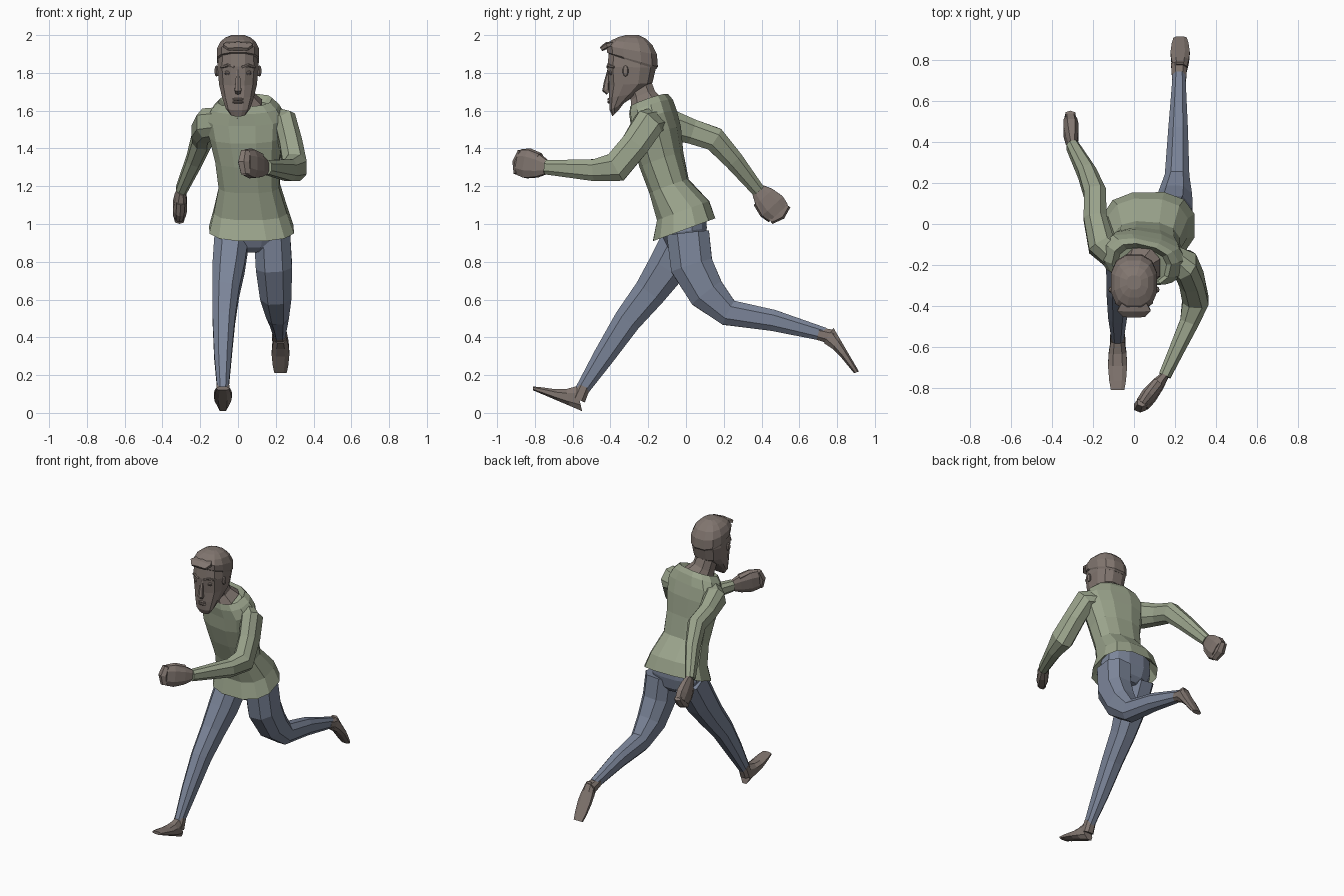
import bpy, bmesh, math
from mathutils import Vector, Matrix

cube = bpy.data.objects.get("Cube")
if cube:
    bpy.data.objects.remove(cube, do_unlink=True)


def material(name, red, green, blue):
    mat = bpy.data.materials.new(name)
    mat.use_nodes = True
    color = (red, green, blue, 1)
    mat.diffuse_color = color
    mat.node_tree.nodes["Principled BSDF"].inputs["Base Color"].default_value = color
    return mat


skin = material("warm brown", .22, .18, .16)
green_cloth = material("sage green", .33, .375, .265)
denim = material("denim blue", .2, .235, .32)


def finish(name, bm, mat):
    bmesh.ops.recalc_face_normals(bm, faces=bm.faces)
    mesh = bpy.data.meshes.new(name)
    bm.to_mesh(mesh)
    bm.free()
    mesh.materials.append(mat)
    part = bpy.data.objects.new(name, mesh)
    bpy.context.collection.objects.link(part)


def ring(center, across, along, sides=8, power=.8):
    """Rounded outline spanned by two half-axes."""
    def squared(value):
        return math.copysign(abs(value) ** power, value)
    angles = [math.tau * (i + .5) / sides for i in range(sides)]
    return [center + across * squared(math.cos(a)) + along * squared(math.sin(a)) for a in angles]


def loft(name, rings, mat):
    bm = bmesh.new()
    rows = [[bm.verts.new(point) for point in outline] for outline in rings]
    for lower, upper in zip(rows, rows[1:]):
        for i in range(len(lower)):
            bm.faces.new((lower[i - 1], lower[i], upper[i], upper[i - 1]))
    bm.faces.new(rows[0])
    bm.faces.new(rows[-1])
    finish(name, bm, mat)


def side_axes(direction):
    """Sideways axis and the axis square to it, for a given direction."""
    across = Vector((1, 0, 0))
    across = (across - direction * across.dot(direction)).normalized()
    return across, direction.cross(across)


def limb(name, joints, radii, mat, flat=1.0, sides=8):
    """Tube through the joints; flat scales its sideways radius."""
    points = [Vector(joint) for joint in joints]
    steps = [(b - a).normalized() for a, b in zip(points, points[1:])]
    rings = []
    for point, before, after, radius in zip(points, steps[:1] + steps, steps + steps[-1:], radii):
        across, along = side_axes((before + after).normalized())
        rings.append(ring(point, across * radius * flat, along * radius, sides))
    loft(name, rings, mat)


def trunk(name, rows, mat, base_x, lean_x, twist, pitch):
    """Body shell from (y, z, half width, half depth) rows, turning as it rises."""
    rings = []
    for y, z, width, depth in rows:
        rise = z - 1
        turn = Matrix.Rotation(twist * rise, 3, "Z") @ Matrix.Rotation(pitch, 3, "X")
        center = Vector((base_x + lean_x * rise, y, z))
        rings.append(ring(center, turn @ Vector((width, 0, 0)), turn @ Vector((0, depth, 0)), sides=12))
    loft(name, rings, mat)


def skull(name, rows, slope, level):
    """Head shell from (z, front, back, half width) rows, tilted away from a level."""
    rings = []
    for z, front, back, width in rows:
        tilt = slope * (z - level)
        center = Vector((0, (front + back) / 2, z))
        along = Vector((0, (back - front) / 2, -tilt))
        rings.append(ring(center, Vector((width, 0, 0)), along, sides=12))
    loft(name, rings, skin)


def blob(name, center, size):
    bm = bmesh.new()
    place = Matrix.Translation(center) @ Matrix.Diagonal((*size, 1))
    bmesh.ops.create_uvsphere(bm, u_segments=8, v_segments=5, radius=1, matrix=place)
    finish(name, bm, skin)


def fist(side, wrist, knuckles):
    """Palm, curled finger block and thumb between a wrist and its knuckles."""
    wrist, knuckles = Vector(wrist), Vector(knuckles)
    direction = (knuckles - wrist).normalized()
    along = side_axes(direction)[1]
    palm = [wrist.lerp(knuckles, t) for t in (0, .3, .7, 1)]
    limb(side + "_palm", palm, [.04, .065, .08, .07], skin, flat=.5)
    fingers = [knuckles + along * .06, knuckles + direction * .015, knuckles - along * .06]
    limb(side + "_curled_fingers", fingers, [.022, .028, .022], skin, flat=1.2, sides=6)
    thumb = [palm[1] + along * .045, palm[2] + along * .06, palm[3] + along * .055]
    limb(side + "_thumb", thumb, [.025, .024, .018], skin, sides=6)


def shoe(name, x, heel_top, heel_sole, toe_top, toe_sole):
    """Tapered foot with a dipped instep; its edges are given as (y, z) points."""
    edges = [Vector((x, *point)) for point in (heel_top, heel_sole, toe_top, toe_sole)]
    rings = []
    for t in (0, .25, .5, .8, 1):
        top, sole = edges[0].lerp(edges[2], t), edges[1].lerp(edges[3], t)
        bulge = math.sin(math.pi * t)
        top = top.lerp(sole, .2 * bulge)
        width = .035 + .015 * bulge
        rings.append(ring((top + sole) / 2, Vector((width, 0, 0)), (top - sole) * .54))
    loft(name, rings, skin)


# Shirt: recessed underside, flared hem, waist, chest, shoulders, open collar
trunk("shirt", [
    (0, 1.04, .17, .11),
    (-.01, .97, .23, .18),
    (-.015, 1.07, .2, .15),
    (-.09, 1.2, .165, .11),
    (-.13, 1.34, .175, .12),
    (-.155, 1.47, .2, .13),
    (-.17, 1.56, .215, .12),
    (-.185, 1.62, .18, .115),
    (-.195, 1.655, .145, .1),
    (-.2, 1.62, .12, .085)], green_cloth, base_x=.07, lean_x=-.05, twist=-.35, pitch=.35)

# Trouser seat
trunk("trouser_seat", [
    (0, 1.08, .17, .11),
    (-.01, .96, .18, .125),
    (0, .89, .15, .1),
    (0, .86, .07, .07)], denim, base_x=.07, lean_x=0, twist=0, pitch=.15)

# Sleeves and fists
left_wrist = (.15, -.74, 1.3)
right_wrist = (-.3, .38, 1.18)
limb("left_sleeve", [
    (.18, -.16, 1.55), (.25, -.2, 1.53), (.28, -.27, 1.42),
    (.3, -.37, 1.3), (.27, -.48, 1.285), left_wrist],
    [.07, .085, .08, .085, .062, .04], green_cloth, flat=.8)
limb("right_sleeve", [
    (-.09, -.16, 1.54), (-.16, -.1, 1.53), (-.19, .03, 1.49),
    (-.19, .15, 1.45), (-.23, .25, 1.34), right_wrist],
    [.08, .085, .07, .068, .055, .038], green_cloth, flat=.85)
fist("left", left_wrist, (.04, -.88, 1.325))
fist("right", right_wrist, (-.31, .49, 1.06))

# Trouser legs, ankles and shoes
limb("right_trouser_leg", [
    (-.03, 0, .95), (-.05, -.1, .77), (-.065, -.19, .64),
    (-.075, -.31, .49), (-.08, -.435, .3), (-.08, -.555, .115)],
    [.12, .11, .092, .077, .06, .038], denim, flat=.82)
limb("left_trouser_leg", [
    (.18, .01, .95), (.19, .03, .78), (.2, .11, .635),
    (.21, .225, .53), (.215, .46, .49), (.22, .735, .415)],
    [.12, .12, .105, .075, .06, .038], denim, flat=.85)
limb("right_ankle", [(-.08, -.54, .14), (-.08, -.57, .07)], [.036, .04], skin)
limb("left_ankle", [(.22, .7, .42), (.22, .78, .4)], [.036, .042], skin)
shoe("right_shoe", -.08, (-.58, .14), (-.55, .01), (-.81, .14), (-.81, .12))
shoe("left_shoe", .225, (.73, .37), (.78, .45), (.89, .21), (.915, .22))

# Neck, head and hair
limb("neck", [(.04, -.2, 1.61), (.015, -.225, 1.67), (0, -.26, 1.77)], [.1, .073, .07], skin)
skull("head", [
    (1.59, -.39, -.35, .045),
    (1.62, -.405, -.33, .068),
    (1.68, -.41, -.25, .088),
    (1.74, -.41, -.175, .103),
    (1.83, -.42, -.155, .112),
    (1.91, -.41, -.16, .105)], slope=.1, level=1.8)
skull("hair", [
    (1.86, -.41, -.155, .11),
    (1.87, -.422, -.145, .115),
    (1.92, -.425, -.15, .115),
    (1.96, -.4, -.175, .097),
    (1.985, -.36, -.21, .07),
    (2, -.32, -.25, .035)], slope=-.3, level=2)
limb("swept_fringe", [(0, -.37, 1.96), (0, -.42, 1.945), (0, -.45, 1.925)],
     [.012, .018, .012], skin, flat=5, sides=6)

# Face details
limb("nose", [(0, -.405, 1.82), (0, -.42, 1.75), (0, -.425, 1.71), (0, -.41, 1.695)],
     [.01, .015, .02, .014], skin, sides=6)
for name, z in (("upper_lip", 1.66), ("lower_lip", 1.645)):
    blob(name, (0, -.407, z), (.033, .01, .008))
for side, s in (("left", 1), ("right", -1)):
    blob(side + "_eye", (s * .05, -.396, 1.8), (.022, .014, .014))
    limb(side + "_brow", [(s * .02, -.415, 1.83), (s * .055, -.41, 1.84), (s * .09, -.38, 1.83)],
         [.007, .009, .006], skin, sides=6)
    blob(side + "_ear", (s * .113, -.32, 1.81), (.012, .016, .03))
